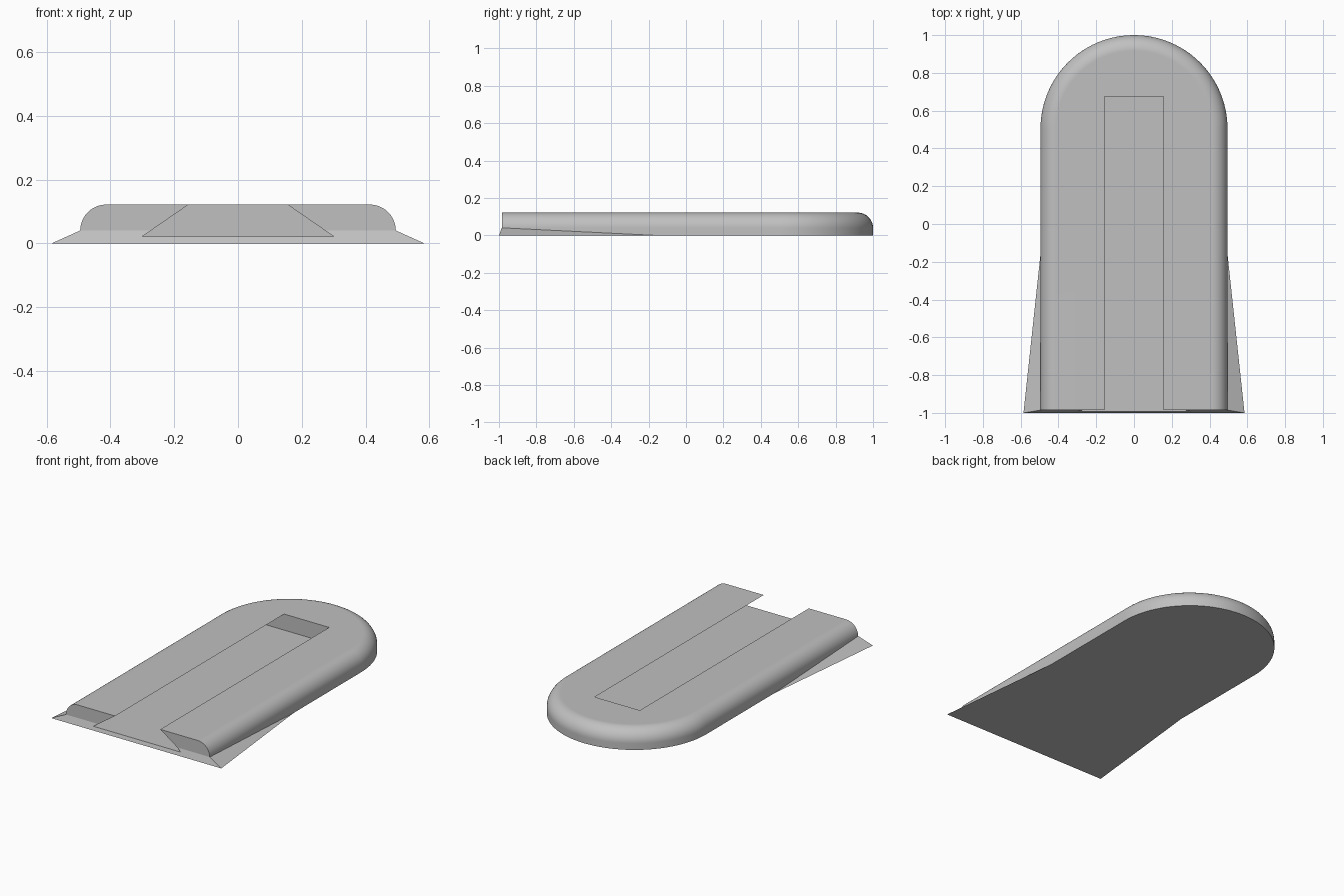
import bpy, bmesh
from math import sin, cos, pi

cube = bpy.data.objects.get("Cube")
if cube:
    bpy.data.objects.remove(cube, do_unlink=True)

HALF_W, HEIGHT, FILLET = 0.495, 0.122, 0.082
FRONT, ARC_Y = -0.985, 0.505
ARC_STEPS, FILLET_STEPS = 48, 10

grey = bpy.data.materials.new("plain_grey")
grey.use_nodes = True
colour = (0.53, 0.53, 0.53, 1)
grey.diffuse_color = colour
grey.node_tree.nodes["Principled BSDF"].inputs["Base Color"].default_value = colour


def make_object(name, bm):
    bmesh.ops.recalc_face_normals(bm, faces=bm.faces)
    mesh = bpy.data.meshes.new(name)
    bm.to_mesh(mesh)
    bm.free()
    mesh.materials.append(grey)
    obj = bpy.data.objects.new(name, mesh)
    bpy.context.collection.objects.link(obj)
    return obj


def loft(name, rings):
    """Skin a stack of closed rings and cap both ends."""
    bm = bmesh.new()
    loops = [[bm.verts.new(p) for p in ring] for ring in rings]
    n = len(loops[0])
    for low, high in zip(loops, loops[1:]):
        for i in range(n):
            j = (i + 1) % n
            bm.faces.new((low[i], low[j], high[j], high[i]))
    bm.faces.new(loops[0][::-1])
    bm.faces.new(loops[-1])
    return make_object(name, bm)


def outline(inset, z):
    """Flat front and round back."""
    r = HALF_W - inset
    arc = [(r * cos(pi * i / ARC_STEPS), ARC_Y + r * sin(pi * i / ARC_STEPS), z)
           for i in range(ARC_STEPS + 1)]
    return [(-r, FRONT, z), (r, FRONT, z)] + arc


def boolean(target, tool, operation):
    mod = target.modifiers.new(operation.title(), "BOOLEAN")
    mod.operation, mod.object, mod.solver = operation, tool, "EXACT"
    bpy.context.view_layer.objects.active = target
    bpy.ops.object.modifier_apply(modifier=mod.name)
    bpy.data.objects.remove(tool, do_unlink=True)


# Round-ended body with a filleted top edge
rings = [outline(0, 0)]
for k in range(FILLET_STEPS + 1):
    a = pi / 2 * k / FILLET_STEPS
    rings.append(outline(FILLET * (1 - cos(a)), HEIGHT - FILLET * (1 - sin(a))))
body = loft("slotted_base", rings)

# Flared foot that widens toward the front
bm = bmesh.new()
for s in (-1, 1):
    for x, y, z in ((0.585, -1, 0), (0.494, FRONT, 0.041), (0.494, -0.15, 0)):
        bm.verts.new((s * x, y, z))
bmesh.ops.convex_hull(bm, input=bm.verts)
boolean(body, make_object("flared_foot", bm), "UNION")

# Dovetail slot, open at the front
slope = (0.30 - 0.155) / (HEIGHT - 0.022)
profile = []
for z in (0.022, HEIGHT + 0.02):
    w = 0.155 + slope * (HEIGHT - z)
    profile += [(-w, z), (w, z)] if z < HEIGHT else [(w, z), (-w, z)]
slot = loft("slot_cutter", [[(x, y, z) for x, z in profile] for y in (-1.1, 0.675)])
slot.hide_render = True
boolean(body, slot, "DIFFERENCE")

# Smooth fillet, crisp edges, flat top
bpy.ops.object.select_all(action="DESELECT")
body.select_set(True)
bpy.context.view_layer.objects.active = body
bpy.ops.object.shade_smooth_by_angle(angle=pi / 9)
weighted = body.modifiers.new("Weighted Normal", "WEIGHTED_NORMAL")
weighted.keep_sharp = True
